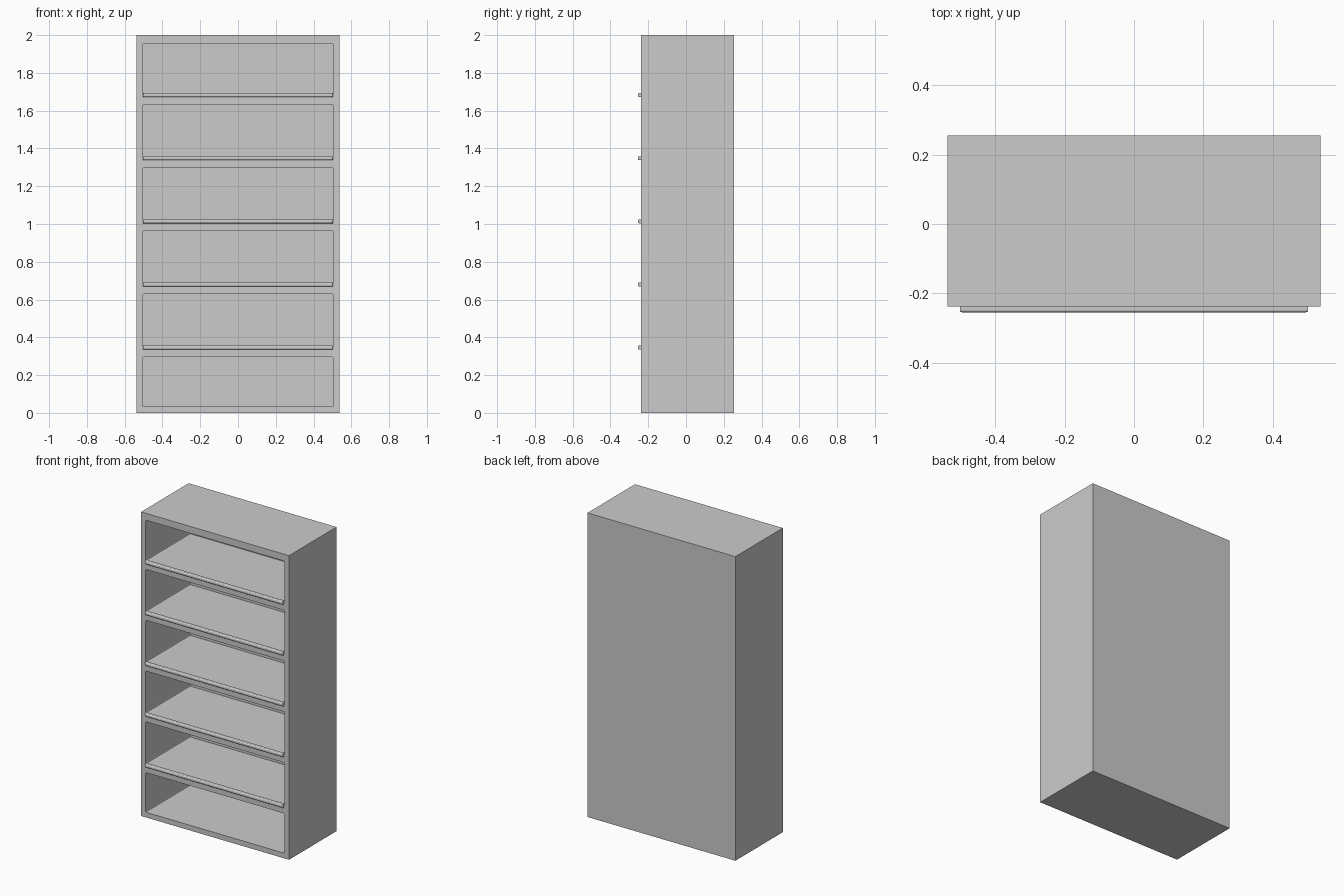
import bpy, bmesh
from mathutils import Matrix

if "Cube" in bpy.data.objects:
    bpy.data.objects.remove(bpy.data.objects["Cube"])

W, FRONT, BACK, H = 0.538, -0.238, 0.255, 2.0   # half width, depth range, height
HOLE_W, HOLE_BACK = 0.505, 0.225                # compartment half width, rear wall
PITCH, LEVELS = 0.334, 6


def add_box(bm, lo, hi):
    size = [b - a for a, b in zip(lo, hi)]
    mid = [(a + b) / 2 for a, b in zip(lo, hi)]
    m = Matrix.Translation(mid) @ Matrix.Diagonal((*size, 1))
    return bmesh.ops.create_cube(bm, size=1, matrix=m)["verts"]


def bevel(bm, verts, test, width, segments):
    edges = {e for v in verts for e in v.link_edges if test(e)}
    bmesh.ops.bevel(bm, geom=list(edges), offset=width, segments=segments,
                    profile=0.5, affect='EDGES')


def make_object(name, bm):
    mesh = bpy.data.meshes.new(name)
    bm.to_mesh(mesh)
    bm.free()
    obj = bpy.data.objects.new(name, mesh)
    bpy.context.collection.objects.link(obj)
    return obj


def along_depth(e):
    return abs(e.verts[0].co.y - e.verts[1].co.y) > 0.1


# Solid cabinet block
bm = bmesh.new()
add_box(bm, (-W, FRONT, 0), (W, BACK, H))
cabinet = make_object("cabinet", bm)

# Compartment cutter: six boxes with slightly rounded corners
bm = bmesh.new()
for i in range(LEVELS):
    floor = 0.034 if i == 0 else 0.352 + PITCH * (i - 1)
    top = 1.955 if i == LEVELS - 1 else 0.295 + PITCH * i
    verts = add_box(bm, (-HOLE_W, FRONT - 0.1, floor), (HOLE_W, HOLE_BACK, top))
    bevel(bm, verts, along_depth, 0.006, 2)
cutter = make_object("compartment_cutter", bm)
cutter.hide_render = True

mod = cabinet.modifiers.new("compartments", 'BOOLEAN')
mod.operation = 'DIFFERENCE'
mod.solver = 'EXACT'
mod.object = cutter
bpy.context.view_layer.objects.active = cabinet
cabinet.select_set(True)
bpy.ops.object.modifier_apply(modifier=mod.name)
bpy.data.objects.remove(cutter)

# Rounded rails along the front edge of each raised shelf
for i in range(LEVELS - 1):
    z = 0.346 + PITCH * i
    bm = bmesh.new()
    verts = add_box(bm, (-0.503, -0.255, z - 0.0105), (0.503, FRONT + 0.006, z + 0.0105))
    bevel(bm, verts, lambda e: all(v.co.y < FRONT - 0.01 for v in e.verts), 0.007, 3)
    make_object(f"shelf_rail_{i + 1}", bm)
